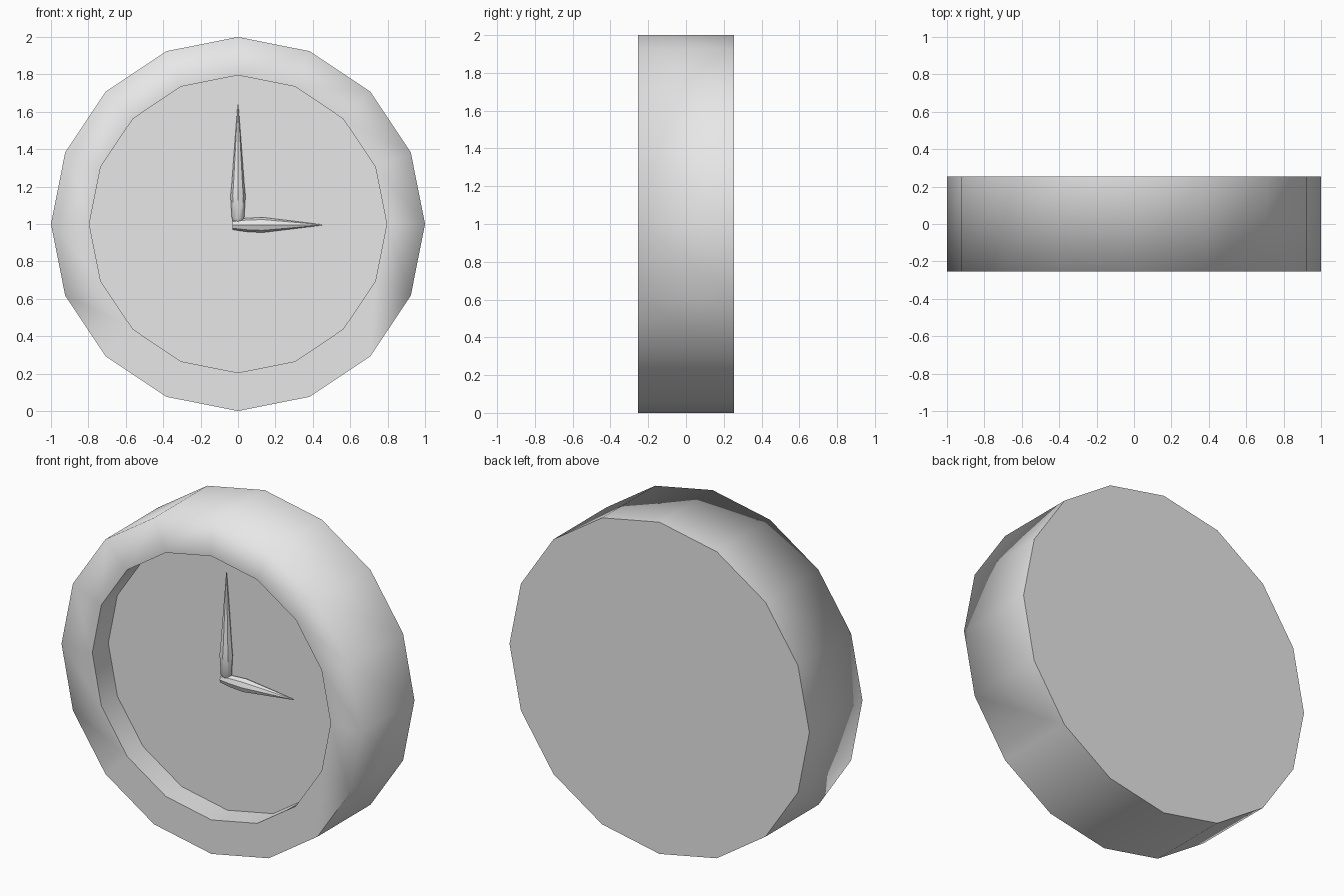
import bpy
import bmesh
from math import cos, sin, tau
from mathutils import Matrix, Vector

if "Cube" in bpy.data.objects:
    bpy.data.objects.remove(bpy.data.objects["Cube"])

grey = bpy.data.materials.new("light_grey")
grey.use_nodes = True
grey.diffuse_color = (0.8, 0.8, 0.8, 1)
grey.node_tree.nodes["Principled BSDF"].inputs["Base Color"].default_value = (0.8, 0.8, 0.8, 1)

DEPTH = 0.253
FACE_Y = -0.10


def lathe(name, profile, sides, matrix):
    """Spin (radius, height) points about local z and cap both ends."""
    bm = bmesh.new()
    rings = []
    for r, h in profile:
        rings.append([bm.verts.new((r * cos(tau * i / sides), r * sin(tau * i / sides), h))
                      for i in range(sides)])
    for a, b in zip(rings, rings[1:]):
        for i in range(sides):
            j = (i + 1) % sides
            bm.faces.new((a[i], a[j], b[j], b[i]))
    bm.faces.new(rings[0])
    bm.faces.new(rings[-1])
    bmesh.ops.recalc_face_normals(bm, faces=bm.faces)
    bm.transform(matrix)
    mesh = bpy.data.meshes.new(name)
    bm.to_mesh(mesh)
    bm.free()
    mesh.materials.append(grey)
    obj = bpy.data.objects.new(name, mesh)
    bpy.context.collection.objects.link(obj)
    bpy.ops.object.select_all(action="DESELECT")
    obj.select_set(True)
    bpy.context.view_layer.objects.active = obj
    bpy.ops.object.shade_smooth_by_angle(angle=0.7)
    return obj


# Case: back, side wall, front rim and recessed dial in one body
to_front = Matrix.Translation((0, 0, 1)) @ Matrix.Rotation(tau / 4, 4, "X")
case = lathe("clock_case", [(1, -DEPTH), (1, DEPTH), (0.795, DEPTH), (0.795, -FACE_Y)],
             16, to_front)

# The upper outer rim blends softly into the side wall
for edge in case.data.edges:
    ends = [case.data.vertices[v].co for v in edge.vertices]
    outer = all((Vector((p.x, p.z - 1))).length > 0.9 for p in ends)
    if outer and all(p.y < -0.2 and p.z > 0.6 for p in ends):
        edge.use_edge_sharp = False

# Hands: slim tapered spikes lying on the dial
flatten = Matrix.Diagonal((1, 0.9, 1, 1))
minute = [(0.02, 0.01), (0.033, 0.03), (0.04, 0.15), (0.034, 0.21), (0.002, 0.64)]
hour = [(0.025, -0.03), (0.036, 0.04), (0.041, 0.13), (0.002, 0.45)]
lathe("minute_hand", minute, 8, Matrix.Translation((0, FACE_Y - 0.01, 1)) @ flatten)
lathe("hour_hand", hour, 8, Matrix.Translation((0, FACE_Y - 0.01, 0.995)) @ flatten
      @ Matrix.Rotation(tau / 4, 4, "Y"))
